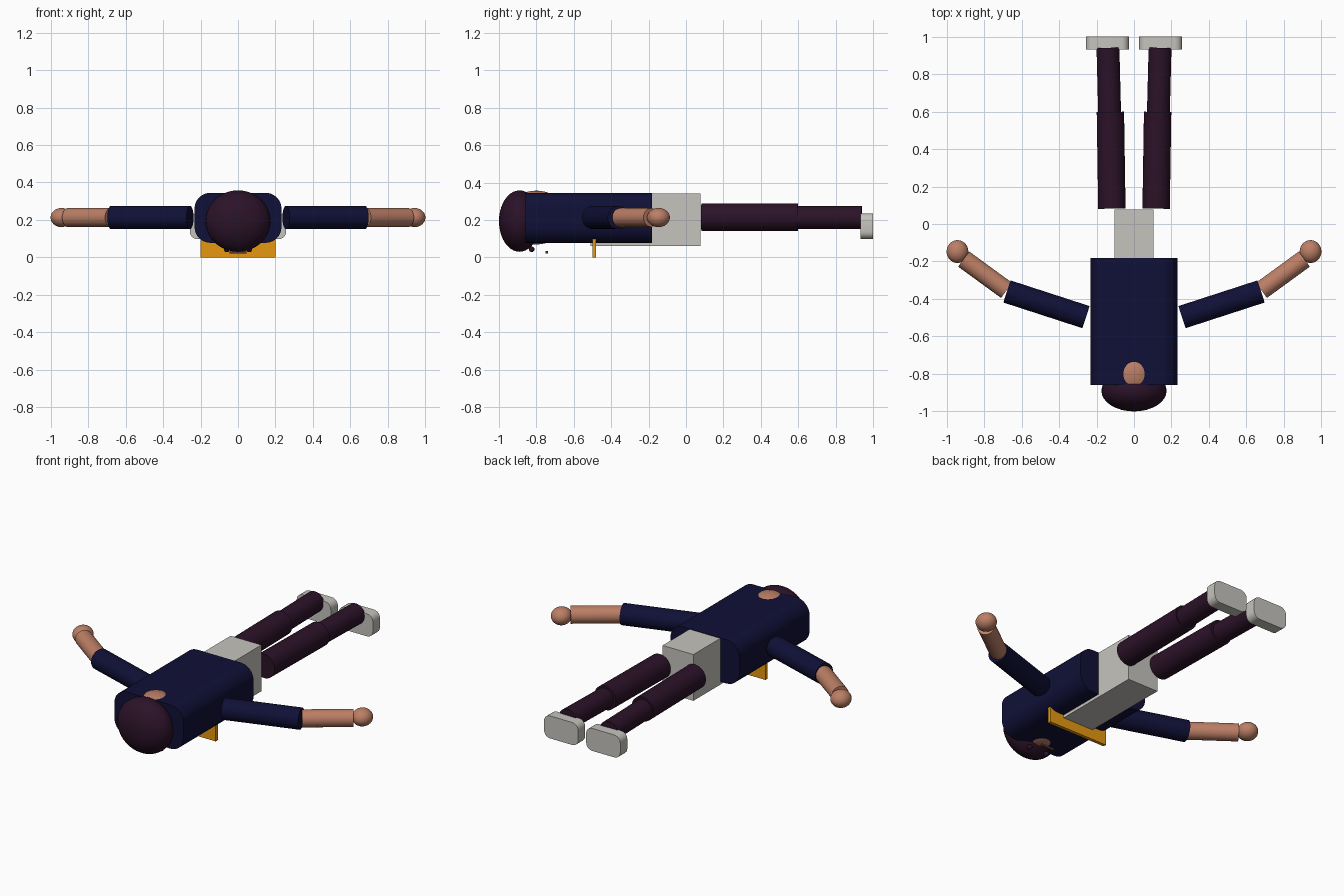
import bpy, bmesh, math
from mathutils import Vector, Matrix

if "Cube" in bpy.data.objects:
    bpy.data.objects.remove(bpy.data.objects["Cube"])


def material(name, rgb):
    m = bpy.data.materials.new(name)
    m.diffuse_color = (*rgb, 1)
    m.use_nodes = True
    m.node_tree.nodes["Principled BSDF"].inputs["Base Color"].default_value = m.diffuse_color
    return m


NAVY = material("navy cloth", (0.005, 0.005, 0.038))
PLUM = material("dark plum", (0.024, 0.006, 0.021))
SKIN = material("skin", (0.50, 0.21, 0.13))
GREY = material("light grey", (0.56, 0.55, 0.51))
GOLD = material("golden yellow", (0.80, 0.31, 0.005))
BROWN = material("mouth brown", (0.10, 0.04, 0.03))


def finish(bm, name, mat):
    me = bpy.data.meshes.new(name)
    bm.to_mesh(me)
    bm.free()
    me.materials.append(mat)
    ob = bpy.data.objects.new(name, me)
    bpy.context.collection.objects.link(ob)
    bpy.ops.object.select_all(action='DESELECT')
    ob.select_set(True)
    bpy.context.view_layer.objects.active = ob
    bpy.ops.object.shade_smooth_by_angle(angle=math.radians(40))
    return ob


def box(name, mat, lo, hi, radius=0, segments=8):
    """Box between two corners; edges running along y may be rounded."""
    lo, hi = Vector(lo), Vector(hi)
    bm = bmesh.new()
    bmesh.ops.create_cube(bm, size=1, matrix=Matrix.Translation((lo + hi) / 2)
                          @ Matrix.Diagonal((*(hi - lo), 1)))
    if radius:
        edges = [e for e in bm.edges
                 if abs(e.verts[0].co.y - e.verts[1].co.y) > 1e-4]
        bmesh.ops.bevel(bm, geom=edges, offset=radius, segments=segments,
                        profile=0.5, affect='EDGES')
    return finish(bm, name, mat)


def ball(name, mat, centre, radii):
    bm = bmesh.new()
    bmesh.ops.create_uvsphere(bm, u_segments=32, v_segments=20, radius=1,
                              matrix=Matrix.Translation(centre) @ Matrix.Diagonal((*radii, 1)))
    return finish(bm, name, mat)


def limb(name, mat, a, b, radius):
    """Cylinder between two points."""
    a, b = Vector(a), Vector(b)
    rot = (b - a).to_track_quat('Z', 'Y').to_matrix().to_4x4()
    bm = bmesh.new()
    bmesh.ops.create_cone(bm, cap_ends=True, segments=32, radius1=radius,
                          radius2=radius, depth=(b - a).length,
                          matrix=Matrix.Translation((a + b) / 2) @ rot)
    return finish(bm, name, mat)


Z = 0.213  # height of the body axis

# Trunk, lying face down with the head towards the front
box("torso", NAVY, (-0.232, -0.858, 0.078), (0.232, -0.182, 0.345), 0.085)
box("hips", GREY, (-0.104, -0.51, 0.06), (0.104, 0.077, 0.342))
box("chest_plate", GOLD, (-0.2, -0.5, 0), (0.2, -0.48, 0.13))

# Head and face
ball("head", SKIN, (0, -0.8, Z), (0.145, 0.165, 0.144))
ball("hair", PLUM, (0, -0.89, 0.194), (0.174, 0.11, 0.164))
box("mouth", BROWN, (-0.045, -0.751, 0.022), (0.045, -0.739, 0.034))

for side, s in (("left", -1), ("right", 1)):
    ball(side + "_eye", PLUM, (s * 0.06, -0.825, 0.043), (0.015, 0.015, 0.015))
    # Arms
    limb(side + "_upper_arm", NAVY, (s * 0.256, -0.497, Z), (s * 0.678, -0.36, Z), 0.062)
    limb(side + "_forearm", SKIN, (s * 0.68, -0.354, Z), (s * 0.909, -0.187, Z), 0.05)
    ball(side + "_hand", SKIN, (s * 0.942, -0.147, Z), (0.058, 0.061, 0.051))
    # Legs
    limb(side + "_thigh", PLUM, (s * 0.118, 0.082, Z + 0.002), (s * 0.126, 0.598, Z + 0.002), 0.073)
    limb(side + "_shin", PLUM, (s * 0.13, 0.59, Z), (s * 0.139, 0.94, Z), 0.061)
    x = s * 0.142
    box(side + "_foot", GREY, (x - 0.115, 0.932, 0.098), (x + 0.115, 1.0, 0.235), 0.04, 5)
